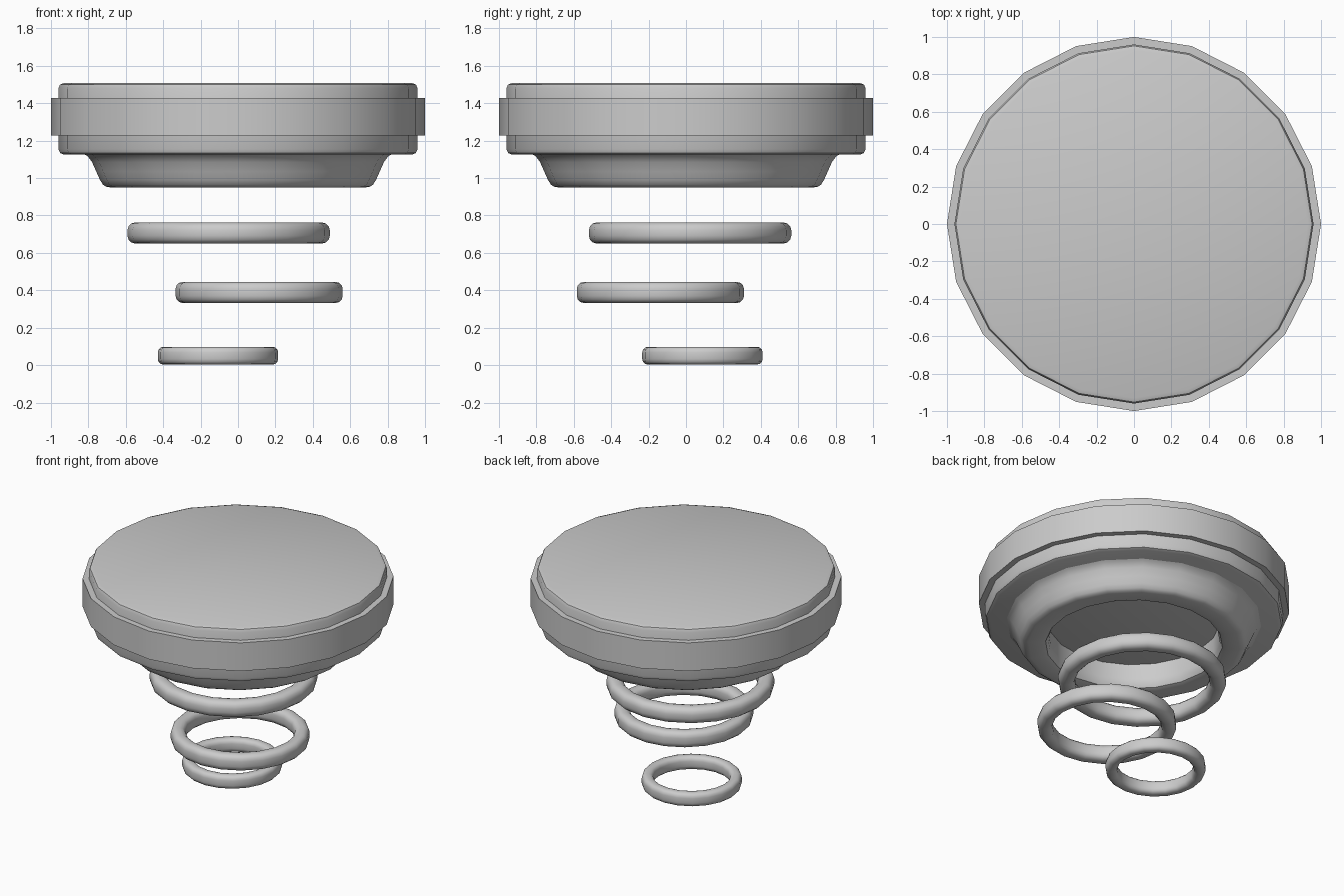
import bpy, bmesh, math

if "Cube" in bpy.data.objects:
    bpy.data.objects.remove(bpy.data.objects["Cube"])

SIDES = 20


def lathe(name, profile, closed=False, location=(0, 0, 0)):
    """Spin an (r, z) profile about z; open profiles start and end on the axis."""
    bm = bmesh.new()
    rows = []
    for r, z in profile:
        if r == 0:
            rows.append([bm.verts.new((0, 0, z))] * SIDES)
        else:
            rows.append([bm.verts.new((r * math.cos(a), r * math.sin(a), z))
                         for a in (2 * math.pi * i / SIDES for i in range(SIDES))])
    pairs = list(zip(rows, rows[1:]))
    if closed:
        pairs.append((rows[-1], rows[0]))
    for a, b in pairs:
        for i in range(SIDES):
            j = (i + 1) % SIDES
            loop = dict.fromkeys((a[i], a[j], b[j], b[i]))
            bm.faces.new(list(loop))
    bmesh.ops.recalc_face_normals(bm, faces=bm.faces)
    mesh = bpy.data.meshes.new(name)
    bm.to_mesh(mesh)
    bm.free()
    obj = bpy.data.objects.new(name, mesh)
    obj.location = location
    bpy.context.collection.objects.link(obj)
    bpy.ops.object.select_all(action='DESELECT')
    obj.select_set(True)
    bpy.context.view_layer.objects.active = obj
    bpy.ops.object.shade_smooth_by_angle(angle=math.radians(35))
    return obj


def rounded_section(r_in, r_out, height, radius, steps=3):
    """Rounded rectangle in (r, z), from z = 0 up to height."""
    corners = [(r_out - radius, height - radius, 0), (r_in + radius, height - radius, 90),
               (r_in + radius, radius, 180), (r_out - radius, radius, 270)]
    return [(cx + radius * math.cos(math.radians(start + 90 * k / steps)),
             cz + radius * math.sin(math.radians(start + 90 * k / steps)))
            for cx, cz, start in corners for k in range(steps + 1)]


# Main disc with softened rims
lathe("disc", [(0, 1.125), (0.93, 1.125), (0.951, 1.134), (0.96, 1.155),
               (0.96, 1.48), (0.952, 1.5), (0.93, 1.508), (0, 1.508)])

# Raised band around the disc
lathe("outer_band", [(0.95, 1.227), (1.0, 1.227), (1.0, 1.427), (0.95, 1.427)], closed=True)

# Flared hollow collar under the disc
lathe("collar", [(0.84, 1.135), (0.805, 1.118), (0.78, 1.085), (0.758, 1.035),
                 (0.738, 0.99), (0.722, 0.965), (0.705, 0.954), (0.68, 0.95),
                 (0.60, 0.95), (0.57, 0.96), (0.555, 0.985), (0.55, 1.02),
                 (0.55, 1.135)], closed=True)

# Three loose rings floating below, shrinking downwards
for name, r_out, width, height, loc in [
        ("large_ring", 0.541, 0.105, 0.113, (-0.05, 0.022, 0.65)),
        ("medium_ring", 0.447, 0.095, 0.113, (0.113, -0.137, 0.332)),
        ("small_ring", 0.322, 0.075, 0.095, (-0.107, 0.088, 0.003))]:
    lathe(name, rounded_section(r_out - width, r_out, height, width * 0.4),
          closed=True, location=loc)
